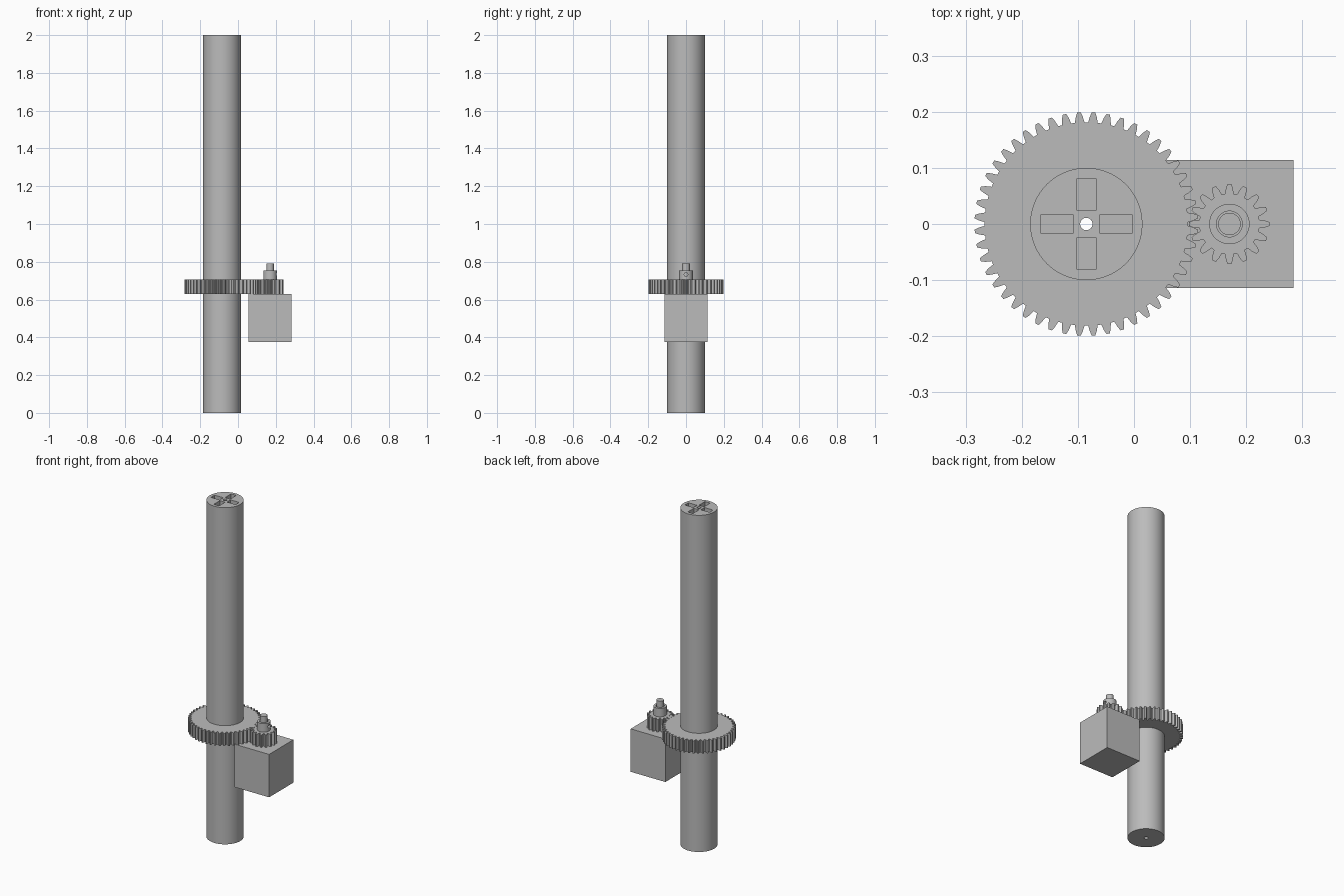
import bpy, bmesh
from math import cos, sin, pi, radians

cube = bpy.data.objects.get("Cube")
if cube:
    bpy.data.objects.remove(cube, do_unlink=True)

grey = bpy.data.materials.new("plain grey")
grey.use_nodes = True
grey.diffuse_color = (0.5, 0.5, 0.5, 1)
grey.node_tree.nodes["Principled BSDF"].inputs["Base Color"].default_value = (0.5, 0.5, 0.5, 1)

POST_X, MOTOR_X = -0.085, 0.17
MODULE = 0.255 * 2 / 64
GEAR_Z, GEAR_TOP = 0.63, 0.705


def circle(r, n=64):
    return [(r * cos(2 * pi * i / n), r * sin(2 * pi * i / n)) for i in range(n)]


def rect(x0, x1, y0, y1):
    return [(x0, y0), (x1, y0), (x1, y1), (x0, y1)]


def prism(name, outline, x, z0, z1):
    """Extrude an outline upward from z0 to z1."""
    bm = bmesh.new()
    base = bm.faces.new([bm.verts.new((px, py, z0)) for px, py in outline])
    top = bmesh.ops.extrude_face_region(bm, geom=[base])["geom"]
    bmesh.ops.translate(bm, vec=(0, 0, z1 - z0),
                        verts=[v for v in top if isinstance(v, bmesh.types.BMVert)])
    bmesh.ops.recalc_face_normals(bm, faces=bm.faces)
    mesh = bpy.data.meshes.new(name)
    bm.to_mesh(mesh)
    bm.free()
    mesh.materials.append(grey)
    obj = bpy.data.objects.new(name, mesh)
    obj.location.x = x
    bpy.context.collection.objects.link(obj)
    return obj


def gear_outline(teeth, phase=0):
    """Tapered teeth: root, flank at the pitch circle, tip."""
    pitch = MODULE * teeth / 2
    root, tip = pitch - 1.25 * MODULE, pitch + MODULE
    half_tooth = [(-0.36, root), (-0.25, pitch), (-0.12, tip)]
    steps = half_tooth + [(-f, r) for f, r in reversed(half_tooth)]
    return [(r * cos(a), r * sin(a)) for t in range(teeth) for f, r in steps
            for a in [2 * pi * (t + f + phase) / teeth]]


def activate(obj):
    bpy.ops.object.select_all(action="DESELECT")
    obj.select_set(True)
    bpy.context.view_layer.objects.active = obj


def cut(obj, cutter):
    mod = obj.modifiers.new("cut", "BOOLEAN")
    mod.operation, mod.solver, mod.object = "DIFFERENCE", "EXACT", cutter
    activate(obj)
    bpy.ops.object.modifier_apply(modifier=mod.name)
    bpy.data.objects.remove(cutter, do_unlink=True)


def smooth(obj):
    activate(obj)
    bpy.ops.object.shade_smooth_by_angle(angle=radians(30))


# Tall post with a central bore and four slots in its top
post = prism("post", circle(0.1, 96), POST_X, 0, 2)
cut(post, prism("bore_cutter", circle(0.011, 24), POST_X, -0.1, 2.1))
for i in range(4):
    slot = prism("slot_cutter", rect(0.024, 0.081, -0.017, 0.017), POST_X, 1.9, 2.1)
    slot.rotation_euler.z = i * pi / 2
    cut(post, slot)
smooth(post)

# Ring gear on the post
ring = prism("large_gear", gear_outline(48, 0.5), POST_X, GEAR_Z, GEAR_TOP)
cut(ring, prism("ring_cutter", circle(0.1, 96), POST_X, GEAR_Z - 0.1, GEAR_TOP + 0.1))

# Motor block, shaft and pinion
prism("motor_block", rect(-0.114, 0.114, -0.114, 0.114), MOTOR_X, 0.375, GEAR_Z)
pinion = prism("small_gear", gear_outline(16), MOTOR_X, GEAR_Z, GEAR_TOP)
hub = prism("hub", circle(0.036), MOTOR_X, GEAR_TOP, 0.755)
for part in (pinion, hub):
    cut(part, prism("shaft_cutter", circle(0.023, 48), MOTOR_X, GEAR_Z - 0.1, 0.9))

# Set screw hole through the outer side of the hub
screw = prism("screw_cutter", circle(0.01, 24), MOTOR_X, 0, 0.06)
screw.rotation_euler.y = pi / 2
screw.location.z = 0.733
cut(hub, screw)
smooth(hub)
smooth(prism("motor_shaft", circle(0.02, 48), MOTOR_X, GEAR_Z, 0.79))
